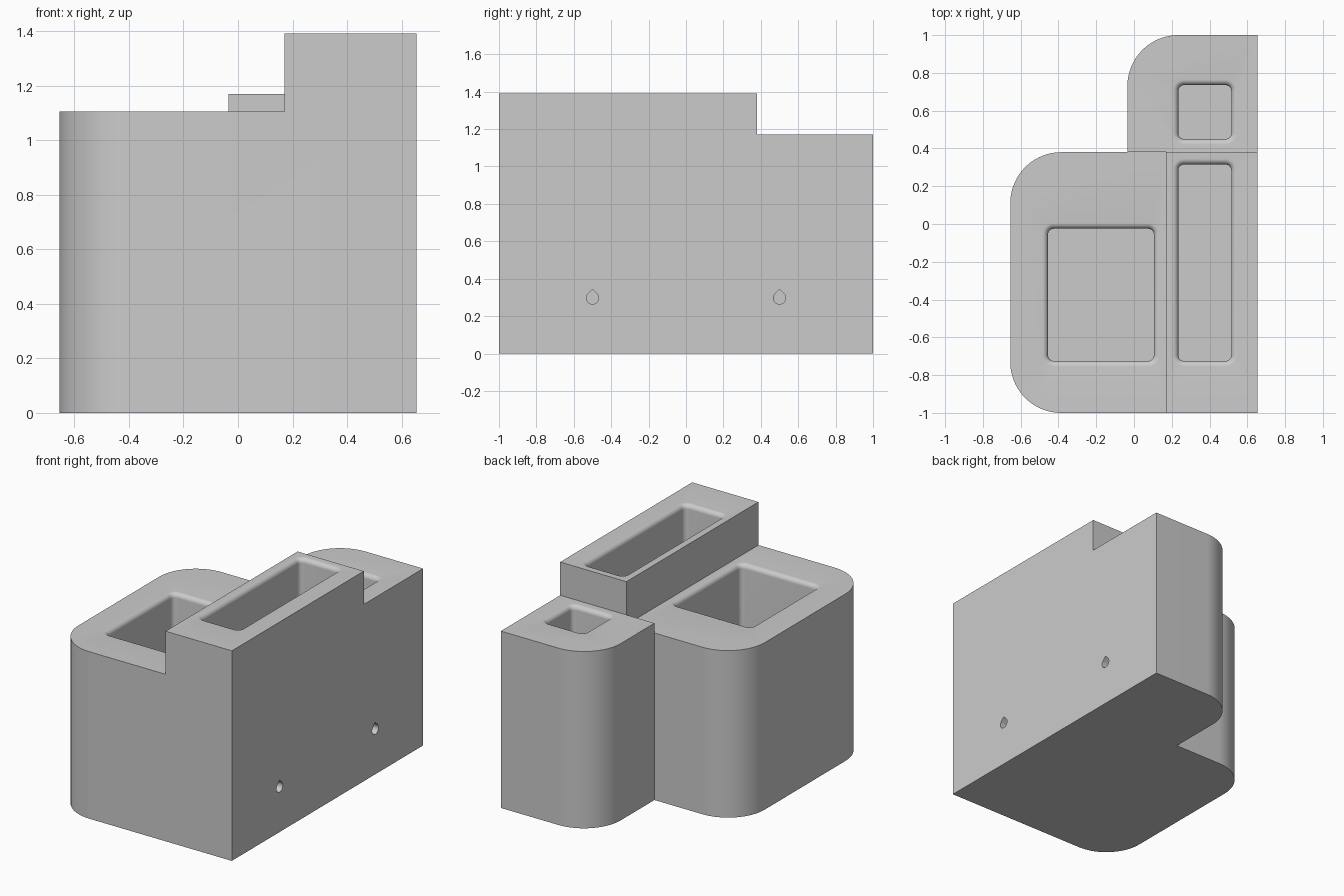
import bpy, bmesh, math
from mathutils import Vector

old = bpy.data.objects.get("Cube")
if old:
    bpy.data.objects.remove(old, do_unlink=True)

grey = bpy.data.materials.new("plain_grey")
grey.use_nodes = True
GREY = (0.6, 0.6, 0.6, 1)
grey.diffuse_color = GREY
grey.node_tree.nodes["Principled BSDF"].inputs["Base Color"].default_value = GREY

TALL, LOW, BACK = 1.39, 1.105, 1.17   # heights of the three sections
FLOOR, RIM = 0.07, 0.03               # pocket floor height and rim rounding


def arc(cx, cy, r, start, sweep, steps):
    """Points along an arc, angles in degrees."""
    angles = [math.radians(start + sweep * i / steps) for i in range(steps + 1)]
    return [(cx + r * math.cos(a), cy + r * math.sin(a)) for a in angles]


def rounded_rect(x0, x1, y0, y1, r):
    return (arc(x1 - r, y1 - r, r, 0, 90, 8) + arc(x0 + r, y1 - r, r, 90, 90, 8)
            + arc(x0 + r, y0 + r, r, 180, 90, 8) + arc(x1 - r, y0 + r, r, 270, 90, 8))


def loft(name, rings):
    """Closed solid skinned through rings of 3D points."""
    bm = bmesh.new()
    loops = [[bm.verts.new(p) for p in ring] for ring in rings]
    n = len(loops[0])
    for a, b in zip(loops, loops[1:]):
        for i in range(n):
            bm.faces.new((a[i], a[(i + 1) % n], b[(i + 1) % n], b[i]))
    bm.faces.new(loops[0][::-1])
    bm.faces.new(loops[-1])
    bmesh.ops.recalc_face_normals(bm, faces=bm.faces)
    mesh = bpy.data.meshes.new(name)
    bm.to_mesh(mesh)
    bm.free()
    mesh.materials.append(grey)
    obj = bpy.data.objects.new(name, mesh)
    bpy.context.collection.objects.link(obj)
    return obj


def prism(name, outline, z0, z1):
    return loft(name, [[(x, y, z) for x, y in outline] for z in (z0, z1)])


def box(name, x0, x1, y0, y1, z0, z1):
    return prism(name, [(x0, y0), (x1, y0), (x1, y1), (x0, y1)], z0, z1)


def pocket(name, x0, x1, y0, y1, top):
    """Straight pocket whose mouth flares out in a quarter round."""
    levels = [(FLOOR, 0)]
    for i in range(9):
        a = math.radians(90 * i / 8)
        levels.append((top - RIM + RIM * math.sin(a), RIM * (1 - math.cos(a))))
    levels.append((top + 0.1, RIM))
    return loft(name, [[(x, y, z) for x, y in
                        rounded_rect(x0 - d, x1 + d, y0 - d, y1 + d, 0.03 + d)]
                       for z, d in levels])


def screw_hole(name, y):
    """Teardrop hole through the right-hand wall."""
    r, z = 0.033, 0.297
    outline = arc(y, z, r, 135, 270, 24) + [(y, z + r * math.sqrt(2))]
    return loft(name, [[(x, u, v) for u, v in outline] for x in (0.45, 0.8)])


# Holder body: full plan outline with three rounded corners
R = 0.27
outline = ([(0.655, -1), (0.655, 1)]
           + arc(-0.035 + R, 1 - R, R, 90, 90, 24)
           + [(-0.035, 0.38)]
           + arc(-0.655 + R, 0.38 - R, R, 90, 90, 24)
           + arc(-0.655 + R, -1 + R, R, 180, 90, 24))
body = prism("holder_body", outline, 0, TALL)

# Steps, pockets and wall holes
cutters = [
    box("back_step_cutter", -1, 1, 0.38, 1.5, BACK, 2),
    box("low_step_cutter", -1, 0.17, -1.5, 0.38, LOW, 2),
    pocket("wide_pocket_cutter", -0.455, 0.105, -0.725, -0.025, LOW),
    pocket("long_pocket_cutter", 0.235, 0.515, -0.725, 0.315, TALL),
    pocket("small_pocket_cutter", 0.235, 0.515, 0.45, 0.735, BACK),
    screw_hole("front_hole_cutter", -0.5),
    screw_hole("back_hole_cutter", 0.5),
]
bpy.ops.object.select_all(action="DESELECT")
bpy.context.view_layer.objects.active = body
body.select_set(True)
for cutter in cutters:
    mod = body.modifiers.new(cutter.name, "BOOLEAN")
    mod.operation = "DIFFERENCE"
    mod.solver = "EXACT"
    mod.object = cutter
    bpy.ops.object.modifier_apply(modifier=mod.name)
    bpy.data.objects.remove(cutter, do_unlink=True)

bpy.ops.object.shade_smooth_by_angle(angle=math.radians(30))
